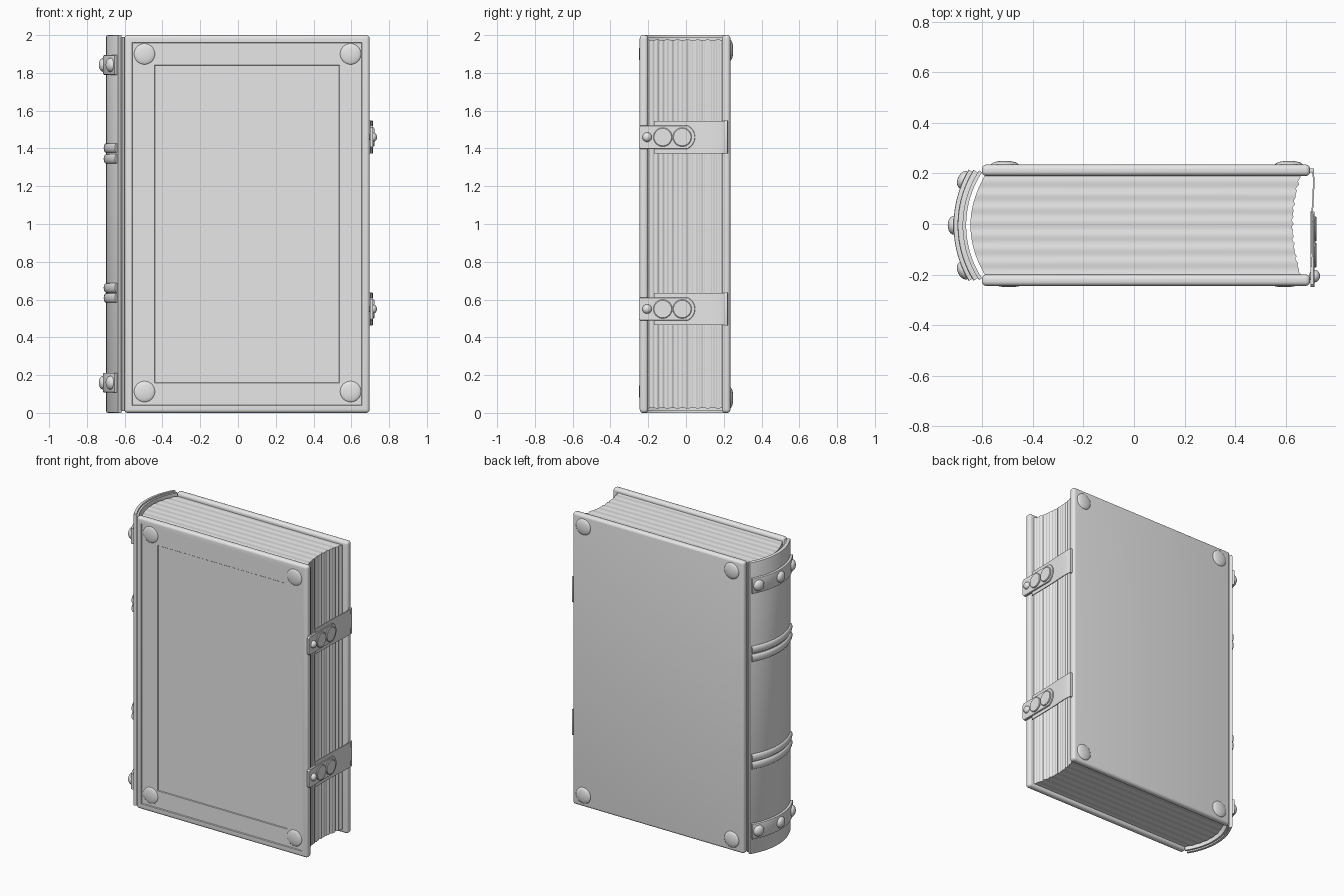
import bpy, bmesh, math
from mathutils import Vector

if "Cube" in bpy.data.objects:
    bpy.data.objects.remove(bpy.data.objects["Cube"])

mat = bpy.data.materials.new("light_grey")
mat.diffuse_color = (0.8, 0.8, 0.8, 1)
mat.use_nodes = True
mat.node_tree.nodes["Principled BSDF"].inputs["Base Color"].default_value = mat.diffuse_color


def finish(name, bm, angle=35):
    bmesh.ops.recalc_face_normals(bm, faces=bm.faces)
    me = bpy.data.meshes.new(name)
    bm.to_mesh(me)
    bm.free()
    me.materials.append(mat)
    me.shade_smooth()
    me.set_sharp_from_angle(angle=math.radians(angle))
    ob = bpy.data.objects.new(name, me)
    bpy.context.collection.objects.link(ob)
    return ob


def loft(name, rings, angle=35):
    """Skin closed rings of points and cap both ends."""
    bm = bmesh.new()
    vs = [[bm.verts.new(p) for p in r] for r in rings]
    n = len(vs[0])
    for a, b in zip(vs, vs[1:]):
        for i in range(n):
            j = (i + 1) % n
            bm.faces.new((a[i], a[j], b[j], b[i]))
    bm.faces.new(vs[0])
    bm.faces.new(vs[-1])
    return finish(name, bm, angle)


def box(lo, hi, bevel, seg):
    bm = bmesh.new()
    bmesh.ops.create_cube(bm, size=1)
    lo, hi = Vector(lo), Vector(hi)
    for v in bm.verts:
        v.co = Vector([lo[i] + (v.co[i] + 0.5) * (hi[i] - lo[i]) for i in range(3)])
    bmesh.ops.bevel(bm, geom=bm.edges[:], offset=bevel, segments=seg,
                    profile=0.5, affect='EDGES')
    return bm


def dome(name, loc, axis, r, h):
    """Flattened ball half sunk in a surface, bulging along axis."""
    bm = bmesh.new()
    bmesh.ops.create_uvsphere(bm, u_segments=32, v_segments=16, radius=1)
    q = Vector((0, 0, 1)).rotation_difference(Vector(axis))
    for v in bm.verts:
        v.co = q @ Vector((v.co.x * r, v.co.y * r, v.co.z * h)) + Vector(loc)
    finish(name, bm, 60)


# covers
Y0 = -0.005
finish("back_cover", box((-0.602, 0.19, 0), (0.697, 0.235, 2), 0.018, 5))
bm = box((-0.602, -0.245, 0), (0.697, -0.2, 2), 0.018, 5)
bm.normal_update()
face = max((f for f in bm.faces if f.normal.y < -0.9), key=lambda f: f.calc_area())
for thick, depth in ((0.022, 0), (0.003, -0.006), (0.116, 0), (0.003, -0.004)):
    bmesh.ops.inset_region(bm, faces=[face], thickness=thick, depth=depth,
                           use_even_offset=True)
finish("front_cover", bm, 30)

# corner studs
for x in (-0.495, 0.596):
    for z in (0.113, 1.9):
        dome("front_stud", (x, -0.237, z), (0, -1, 0), 0.056, 0.013)
for x in (-0.511, 0.613):
    for z in (0.08, 1.92):
        dome("back_stud", (x, 0.234, z), (0, 1, 0), 0.055, 0.016)

# page block with hollow, rippled fore edge
rings = []
N = 130
for i in range(N + 1):
    t = i / N * 2 - 1
    y = Y0 + t * 0.196
    w = math.sin(t * 48) * 0.0025 + math.sin(t * 31 + 1) * 0.0015
    xl = -0.647 + 0.057 * t * t
    xr = 0.627 + 0.032 * t * t + w
    zt = 1.975 + 0.0012 * math.sin(t * 23)
    rings.append([(xl, y, 2 - zt), (xr, y, 2 - zt), (xr, y, zt), (xl, y, zt)])
loft("pages", rings)

# spine parts: profiles (radius offset, z) swept round one arc
CX, R = -0.282, 0.416


def sweep(name, prof, half, n=40):
    rings = []
    for i in range(n + 1):
        a = half * (2 * i / n - 1)
        rings.append([(CX - (R + o) * math.cos(a), Y0 + (R + o) * math.sin(a), z)
                      for o, z in prof])
    loft(name, rings)


def slab(o0, o1, z0, z1, c):
    return [(o0, z0), (o1 - c, z0), (o1 - c * 0.3, z0 + c * 0.3), (o1, z0 + c),
            (o1, z1 - c), (o1 - c * 0.3, z1 - c * 0.3), (o1 - c, z1), (o0, z1)]


sweep("spine", slab(-0.022, 0, 0, 2, 0.008), 0.556)
sweep("spine_lining", slab(-0.034, -0.02, 0.01, 1.99, 0.002), 0.58)
for zc in (0.16, 1.842):
    sweep("spine_band", slab(-0.004, 0.016, zc - 0.052, zc + 0.052, 0.005), 0.535)
    for a in (-0.43, 0, 0.43):
        d = Vector((-math.cos(a), math.sin(a), 0))
        dome("band_stud", Vector((CX, Y0, zc)) + d * (R + 0.015), d, 0.037, 0.024)
for zc in (0.608, 0.662, 1.345, 1.402):
    sweep("spine_ridge", [(0.013 * math.sin(k * math.pi / 10) - (0.003 if k in (0, 10) else 0),
                           zc - 0.025 * math.cos(k * math.pi / 10))
                          for k in range(11)], 0.53)

# clasps on the fore edge
PATH = [(0.690, 0.222), (0.699, 0.217), (0.705, 0.205), (0.708, 0.18), (0.707, 0.13),
        (0.703, 0.06), (0.700, 0.0), (0.699, -0.17)]
PLATE = [(-0.25, -0.052), (-0.24, -0.062), (0.01, -0.062), (0.032, -0.045), (0.045, -0.022),
         (0.049, 0), (0.045, 0.022), (0.032, 0.045), (0.01, 0.062), (-0.24, 0.062), (-0.25, 0.052)]
for zc in (0.55, 1.46):
    h = 0.086
    loft("clasp_strap", [[(x, y, zc - h), (x + 0.006, y, zc - h),
                          (x + 0.006, y, zc + h), (x, y, zc + h)] for x, y in PATH])
    finish("strap_end", box((0.692, 0.203, zc - h - 0.002), (0.713, 0.22, zc + h + 0.002), 0.004, 2))
    loft("clasp_plate", [[(x, y * s if y > 0 else y, zc + z * s) for y, z in PLATE]
                         for x, s in ((0.698, 1), (0.711, 1), (0.714, 0.96))], 30)
    for y in (-0.123, -0.02):
        loft("clasp_disc", [[(x, y + r * math.cos(k * math.pi / 16), zc + r * math.sin(k * math.pi / 16))
                             for k in range(32)]
                            for x, r in ((0.71, 0.05), (0.719, 0.05), (0.722, 0.046))])
    dome("clasp_rivet", (0.714, -0.206, zc), (1, 0, 0), 0.025, 0.022)
